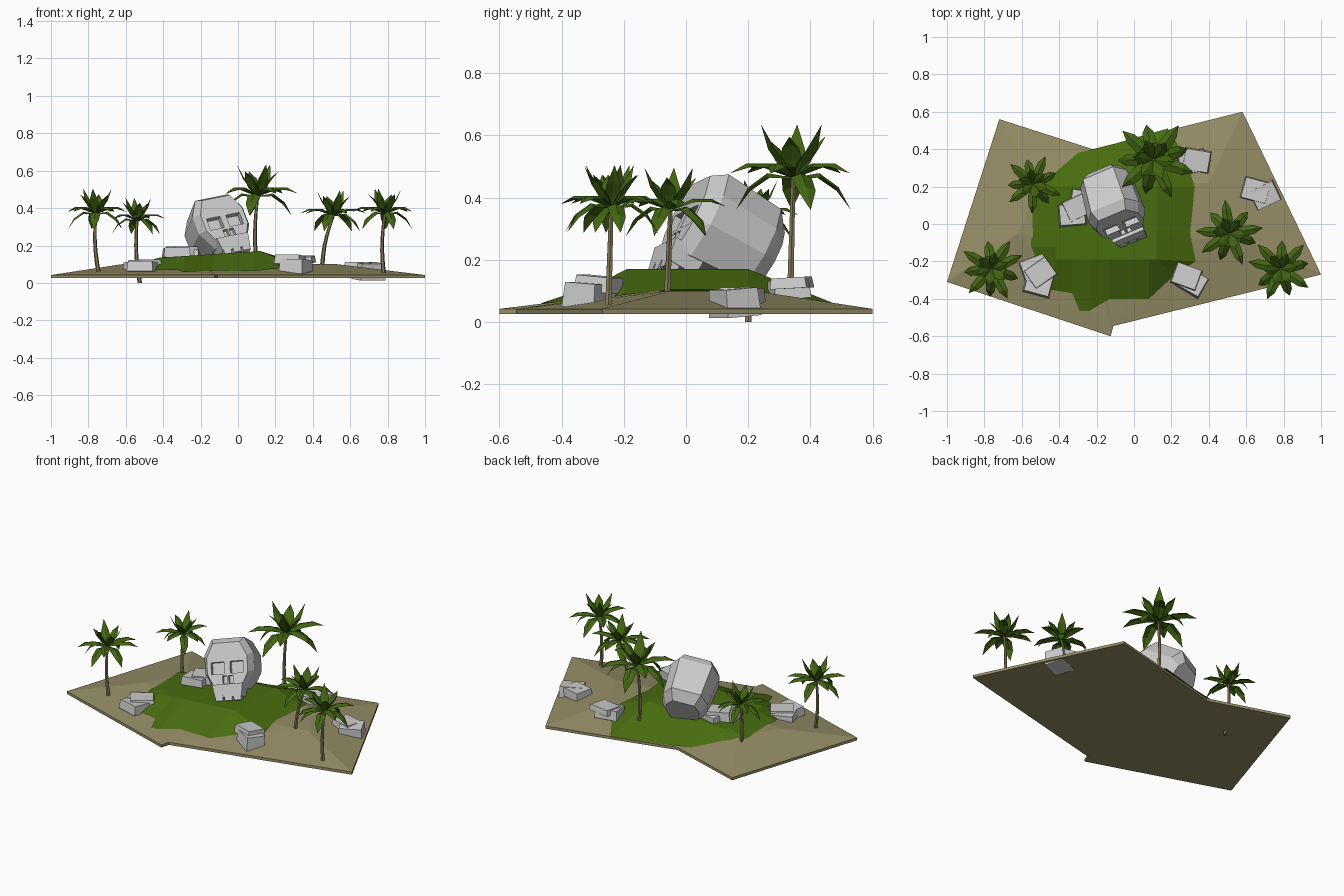
import bpy, bmesh, random
from math import radians, sin, cos, tau
from mathutils import Matrix, Vector
from mathutils.bvhtree import BVHTree

if "Cube" in bpy.data.objects:
    bpy.data.objects.remove(bpy.data.objects["Cube"])

random.seed(4)


def material(name, rgb):
    m = bpy.data.materials.new(name)
    m.diffuse_color = (*rgb, 1)
    m.use_nodes = True
    m.node_tree.nodes["Principled BSDF"].inputs["Base Color"].default_value = m.diffuse_color
    return m


SAND = material("sand", (0.30, 0.27, 0.135))
GRASS = material("grass", (0.065, 0.15, 0.005))
LEAF = material("leaf", (0.055, 0.13, 0.006))
BARK = material("bark", (0.24, 0.21, 0.10))


def finish(name, bm, mat=None, matrix=None):
    bmesh.ops.remove_doubles(bm, verts=bm.verts, dist=1e-5)
    bmesh.ops.recalc_face_normals(bm, faces=bm.faces)
    me = bpy.data.meshes.new(name)
    bm.to_mesh(me)
    bm.free()
    if mat:
        me.materials.append(mat)
    ob = bpy.data.objects.new(name, me)
    bpy.context.collection.objects.link(ob)
    if matrix:
        ob.matrix_world = matrix
    return ob


def loft(rings):
    """Closed skin through rings of equal point count, capped at both ends."""
    bm = bmesh.new()
    rows = [[bm.verts.new(p) for p in r] for r in rings]
    n = len(rows[0])
    for a, b in zip(rows, rows[1:]):
        for i in range(n):
            j = (i + 1) % n
            bm.faces.new((a[i], a[j], b[j], b[i]))
    bm.faces.new(rows[0][::-1])
    bm.faces.new(rows[-1])
    return bm


def box(bm, c, s, taper=1.0, rot=None):
    """Box of centre c and size s with its top scaled by taper."""
    vs = bmesh.ops.create_cube(bm, size=1)["verts"]
    for v in vs:
        k = taper if v.co.z > 0 else 1
        p = Vector((v.co.x * s[0] * k, v.co.y * s[1] * k, v.co.z * s[2]))
        v.co = (rot @ p if rot else p) + Vector(c)


# sand island: flat slab rising to a low plateau
edge = [(-1, -.31), (-.125, -.6), (-.11, -.545), (1, -.27), (.58, .60), (-.22, .40), (-.72, .56)]
crest = [(-.62, -.05), (-.2, -.13), (.1, -.13), (.53, -.05), (.4, .22), (-.2, .22), (-.5, .2)]
bm = loft([[(x, y, .025) for x, y in edge], [(x, y, .042) for x, y in edge],
           [(x, y, .1) for x, y in crest]])
bmesh.ops.triangulate(bm, faces=bm.faces)
tree = BVHTree.FromBMesh(bm)
finish("sand_island", bm, SAND)


def ground(x, y):
    hit = tree.ray_cast(Vector((x, y, 2)), Vector((0, 0, -1)))[0]
    return hit.z if hit else .042


# grass mound laid over the sand
rim = [(-.55, -.12), (-.45, -.35), (-.33, -.37), (-.29, -.465), (-.24, -.465), (-.13, -.40), (.08, -.40),
       (.22, -.27), (.33, -.2), (.3, -.05), (.325, .2), (.27, .37), (.18, .51), (-.1, .43), (-.3, .38),
       (-.45, .25), (-.55, .17)]
lower = [(x, y, min(ground(x, y), .1) + .004) for x, y in rim]
upper = []
for x, y in rim:
    px, py = max(-.42, min(.12, x)), max(-.19, min(.2, y))
    upper.append((px, py, .135 + (px + .42) * .065))
bm = bmesh.new()
lo, up = [[bm.verts.new(p) for p in r] for r in (lower, upper)]
for i in range(len(lo)):
    j = (i + 1) % len(lo)
    bm.faces.new((lo[i], lo[j], up[j], up[i]))
bm.faces.new(up)
finish("grass_mound", bm, GRASS)

# skull-shaped boulder, leaning back and turned
pose = (Matrix.Translation((-.107, .12, .245)) @ Matrix.Rotation(radians(17), 4, 'Z')
        @ Matrix.Rotation(radians(-29), 4, 'X') @ Matrix.Rotation(radians(-12), 4, 'Y'))


def octagon(y, w, top, bot):
    h = top - bot
    half = [(.66 * w, top), (w, top - .3 * h), (w, bot + .35 * h), (.62 * w, bot)]
    return [(x, y, z) for x, z in half] + [(-x, y, z) for x, z in half[::-1]]


skull = finish("skull_cranium", loft([
    octagon(-.16, .122, .155, -.12), octagon(-.11, .148, .185, -.12),
    octagon(.10, .135, .175, -.10), octagon(.15, .10, .12, -.06)]), None, pose)

bm = bmesh.new()
for s in (-1, 1):
    box(bm, (s * .057, -.16, .008), (.08, .07, .07))
    box(bm, (s * .018, -.16, -.062), (.026, .05, .045))
cutter = finish("socket_cutter", bm, None, pose)
cutter.hide_render = True
cutter.display_type = 'WIRE'
cut = skull.modifiers.new("sockets", 'BOOLEAN')
cut.operation, cut.object, cut.solver = 'DIFFERENCE', cutter, 'EXACT'

# upper jaw with separate teeth
bm = bmesh.new()
box(bm, (0, -.12, -.127), (.16, .105, .075), 1.15)
finish("jaw", bm, None, pose)
bm = bmesh.new()
for i in range(3):
    box(bm, (-.055 + .055 * i, -.15, -.17), (.042, .045, .034), 1.1)
finish("teeth", bm, None, pose)

# rock piles: blocks as x, y, z centre, height, heading
piles = [
    [(-.53, -.235, .09, .045, 20), (-.51, -.32, .085, .055, -15), (-.50, -.26, .108, .03, 35)],
    [(.31, -.31, .085, .08, -30), (.28, -.28, .122, .05, -20)],
    [(.65, .18, .085, .05, -15), (.70, .155, .062, .09, 25)],
    [(.31, .33, .105, .06, 10), (.335, .34, .125, .035, -10)],
    [(-.33, .05, .16, .05, 5), (-.30, .09, .165, .06, 25), (-.27, .12, .15, .05, -10)],
]
for k, pile in enumerate(piles):
    bm = bmesh.new()
    for x, y, z, h, a in pile:
        r = (Matrix.Rotation(radians(a), 3, 'Z')
             @ Matrix.Rotation(radians(random.uniform(-6, 6)), 3, 'X'))
        box(bm, (x, y, z), (.145, .12, h), .92, r)
    finish(f"rock_pile_{k + 1}", bm)


# palm trees
def frond(bm, origin, angle, path, width):
    """Folded leaf along (out, up) points, widest in the middle."""
    d, side = Vector((cos(angle), sin(angle), 0)), Vector((-sin(angle), cos(angle), 0))
    prev = None
    for (r, z), w in zip(path, (.3, 1, .85, .02)):
        m = origin + d * r + Vector((0, 0, z))
        off, drop = side * width * w, Vector((0, 0, -.4 * width * w))
        row = [bm.verts.new(p) for p in (m - off + drop, m, m + off + drop)]
        if prev:
            for i in (0, 1):
                bm.faces.new((prev[i], prev[i + 1], row[i + 1], row[i]))
        prev = row


def palm(k, base, top, R):
    base, top = Vector(base), Vector(top)
    rings = []
    for i in range(6):
        t = i / 5
        c = base.lerp(top, t)
        c.x -= .012 * sin(t * tau / 2)
        r = .012 - .004 * t
        rings.append([c + Vector((r * cos(a * tau / 6), r * sin(a * tau / 6), 0)) for a in range(6)])
    finish(f"palm_trunk_{k}", loft(rings), BARK)
    bm = bmesh.new()
    turn = random.uniform(0, tau)
    for i in range(9):
        a = turn + i * tau / 9 + random.uniform(-.12, .12)
        if i % 2:
            path = [(.03, 0), (.38, .06), (.66, -.14), (.84, -.46)]
        else:
            path = [(.03, .02), (.4, .2), (.74, .2), (1.0, .06)]
        frond(bm, top, a, [(R * r, R * z) for r, z in path], R * .155)
    for i in range(6):
        a = turn + .3 + i * tau / 6
        tip = .75 if i % 2 else .58
        path = [(.02, .02), (.18, .26), (.34, .46), (.5, tip)]
        frond(bm, top, a, [(R * r, R * z) for r, z in path], R * .15)
    finish(f"palm_crown_{k}", bm, LEAF)


palm(1, (-.745, -.25, .05), (-.76, -.24, .37), .178)
palm(2, (-.525, .2, .0), (-.54, .215, .335), .16)
palm(3, (.10, .335, .08), (.105, .345, .465), .225)
palm(4, (.45, -.06, .09), (.51, -.05, .36), .18)
palm(5, (.78, -.25, .04), (.785, -.24, .37), .178)
